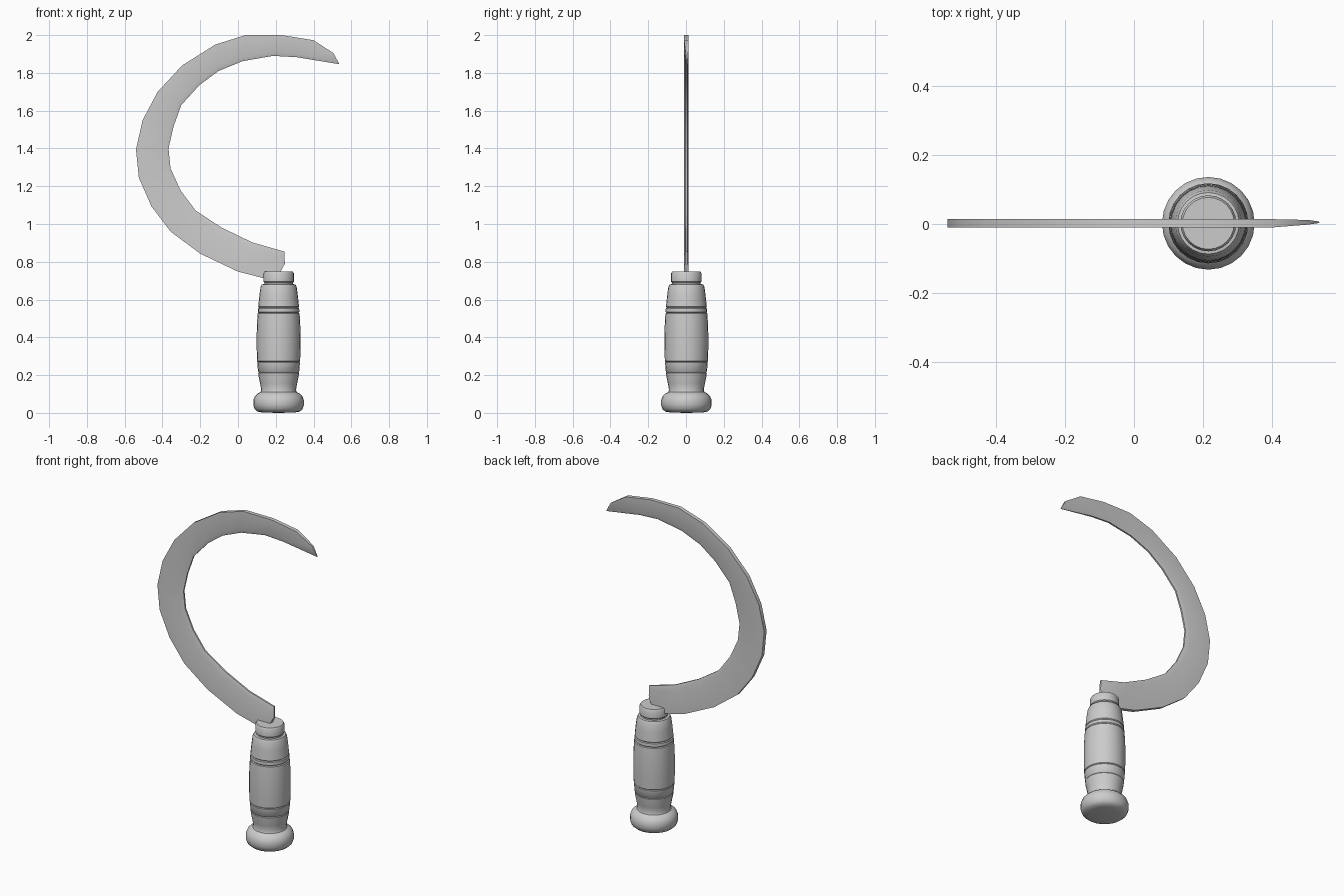
import bpy, bmesh, math
from mathutils import Vector

if "Cube" in bpy.data.objects:
    bpy.data.objects.remove(bpy.data.objects["Cube"])


def finish(bm, name, angle):
    bmesh.ops.remove_doubles(bm, verts=bm.verts, dist=1e-5)
    bmesh.ops.recalc_face_normals(bm, faces=bm.faces)
    me = bpy.data.meshes.new(name)
    bm.to_mesh(me)
    bm.free()
    ob = bpy.data.objects.new(name, me)
    bpy.context.collection.objects.link(ob)
    bpy.ops.object.select_all(action='DESELECT')
    ob.select_set(True)
    bpy.context.view_layer.objects.active = ob
    bpy.ops.object.shade_smooth_by_angle(angle=math.radians(angle))
    return ob


# Blade: paired outer and inner edge points from tip to tang
outer = [(.505, 1.905), (.40, 1.973), (.23, 2.0), (.04, 2.0), (-.12, 1.95), (-.295, 1.84),
         (-.425, 1.70), (-.505, 1.55), (-.54, 1.395), (-.525, 1.245), (-.458, 1.093),
         (-.357, .96), (-.20, .843), (0, .748), (.145, .711), (.20, .70)]
inner = [(.537, 1.846), (.31, 1.883), (.185, 1.89), (.024, 1.862), (-.103, 1.81), (-.204, 1.735),
         (-.30, 1.63), (-.341, 1.517), (-.368, 1.40), (-.357, 1.294), (-.304, 1.178),
         (-.225, 1.072), (-.087, .981), (.077, .902), (.245, .854), (.248, .79)]
# Cross-section: (fraction from outer to inner edge, y offset)
section = [(0, -.012), (.84, -.012), (1, -.005), (1, .005), (.84, .012), (0, .012)]
Y0 = .002

bm = bmesh.new()
rings = []
for k, (o, i) in enumerate(zip(outer, inner)):
    o, i = Vector((o[0], 0, o[1])), Vector((i[0], 0, i[1]))
    ring = []
    for t, y in section:
        p = o.lerp(i, t)
        thin = (.55 - .4 * t) if k == 0 else 1   # ground-down tip
        p.y = Y0 + y * thin + (.003 if k == 0 else 0)
        ring.append(bm.verts.new(p))
    rings.append(ring)
n = len(section)
for a, b in zip(rings, rings[1:]):
    for j in range(n):
        bm.faces.new((a[j], a[(j + 1) % n], b[(j + 1) % n], b[j]))
bm.faces.new(rings[0])
bm.faces.new(rings[-1])
finish(bm, "blade", 40)

# Handle: turned profile (radius, z) with pommel, grooves and collar
profile = [(0, 0), (.085, .002), (.112, .007), (.127, .02), (.134, .042), (.134, .066),
           (.126, .088), (.112, .102), (.096, .110), (.092, .122), (.098, .155), (.107, .20),
           (.108, .211), (.105, .215), (.109, .219), (.113, .266), (.110, .270), (.114, .274),
           (.116, .34), (.116, .42), (.114, .48), (.111, .526), (.106, .530), (.110, .535),
           (.109, .553), (.104, .557), (.108, .562), (.102, .62), (.096, .665), (.089, .68),
           (.076, .682), (.076, .690), (.081, .695), (.081, .738), (.075, .748), (0, .748)]
bm = bmesh.new()
verts = [bm.verts.new((r, 0, z)) for r, z in profile]
edges = [bm.edges.new(p) for p in zip(verts, verts[1:])]
bmesh.ops.spin(bm, geom=verts + edges, cent=(0, 0, 0), axis=(0, 0, 1),
               angle=2 * math.pi, steps=24, use_duplicate=False)
bmesh.ops.translate(bm, verts=bm.verts, vec=(.215, .002, 0))
finish(bm, "handle", 40)
